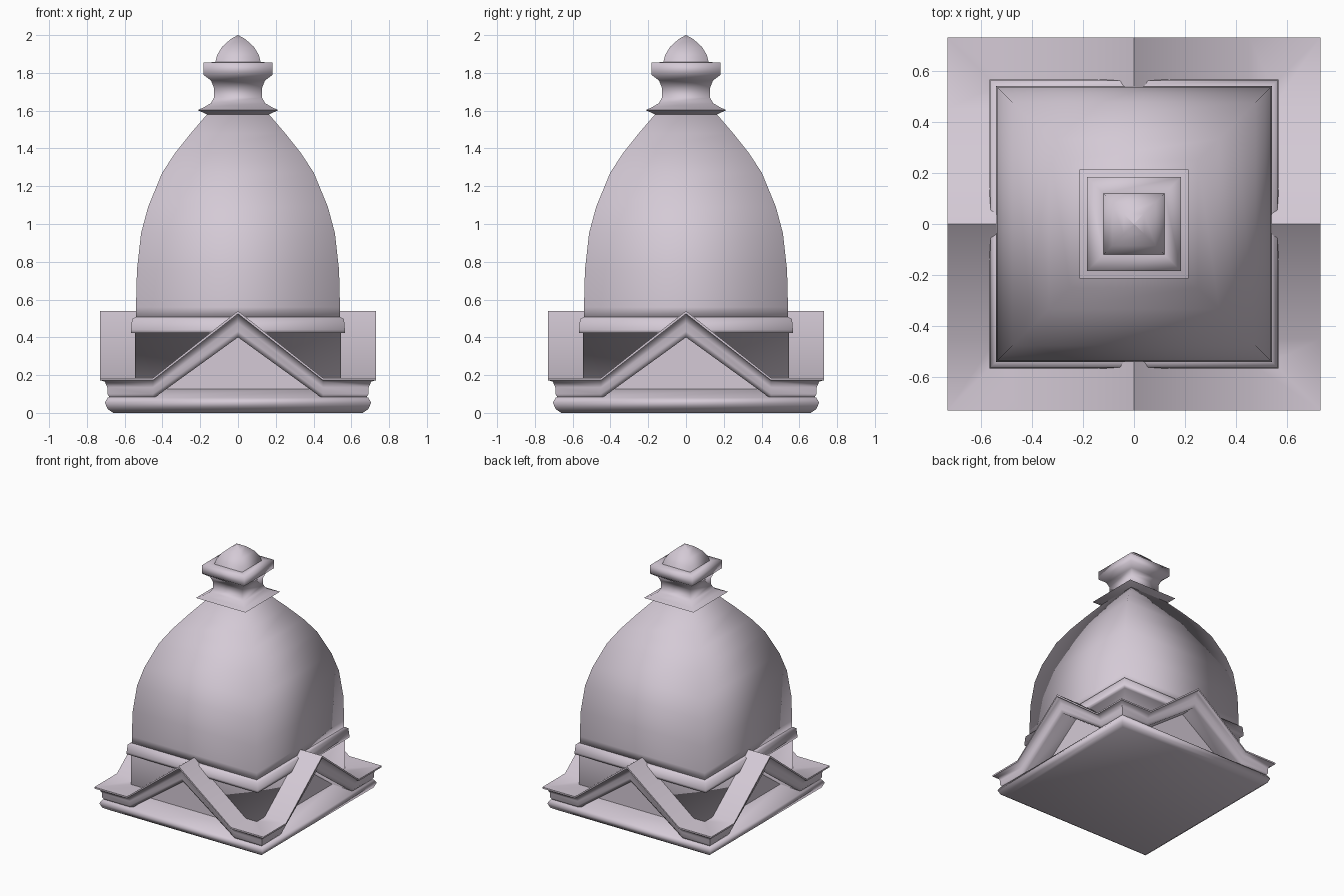
import bpy, bmesh, math

cube = bpy.data.objects.get("Cube")
if cube:
    bpy.data.objects.remove(cube, do_unlink=True)

stone = bpy.data.materials.new("pale_lilac_stone")
stone.use_nodes = True
COLOUR = (0.66, 0.59, 0.67, 1)
stone.diffuse_color = COLOUR
stone.node_tree.nodes["Principled BSDF"].inputs["Base Color"].default_value = COLOUR


def finish(name, bm, angle=100):
    """Turn a bmesh into a smooth shaded object."""
    bmesh.ops.remove_doubles(bm, verts=bm.verts, dist=0.0005)
    bmesh.ops.recalc_face_normals(bm, faces=bm.faces)
    mesh = bpy.data.meshes.new(name)
    bm.to_mesh(mesh)
    bm.free()
    mesh.materials.append(stone)
    mesh.shade_smooth()
    mesh.set_sharp_from_angle(angle=math.radians(angle))
    obj = bpy.data.objects.new(name, mesh)
    bpy.context.collection.objects.link(obj)


def bridge(bm, rings, closed=False):
    """Join successive loops of vertices with quads."""
    pairs = list(zip(rings, rings[1:]))
    if closed:
        pairs.append((rings[-1], rings[0]))
    for a, b in pairs:
        for i in range(len(a)):
            j = (i + 1) % len(a)
            bm.faces.new((a[i], a[j], b[j], b[i]))


def square_loft(name, profile, angle=100):
    """Stack square sections given as (half width, height)."""
    bm = bmesh.new()
    rings = [[bm.verts.new((sx * r, sy * r, z))
              for sx, sy in ((-1, -1), (1, -1), (1, 1), (-1, 1))]
             for r, z in profile]
    bridge(bm, rings)
    bm.faces.new(rings[0])
    bm.faces.new(rings[-1])
    finish(name, bm, angle)


# Plinth with a rounded edge and a sloping top
square_loft("plinth", [(0.66, 0), (0.69, 0.02), (0.705, 0.055), (0.69, 0.08), (0.54, 0.13)])

# Drum wall and the band around its top
square_loft("drum_and_band", [(0.545, 0.1), (0.545, 0.423), (0.566, 0.423), (0.566, 0.44),
                              (0.561, 0.497), (0.535, 0.51)])

# Bell-shaped square dome
square_loft("dome", [(0.54, 0.5), (0.54, 0.56), (0.535, 0.757), (0.513, 0.952), (0.476, 1.09),
                     (0.402, 1.27), (0.333, 1.376), (0.25, 1.48), (0.164, 1.58)])

# Flared collar, neck and cap slab
square_loft("neck", [(0.164, 1.58), (0.214, 1.603), (0.18, 1.618), (0.143, 1.64), (0.127, 1.67),
                     (0.127, 1.72), (0.143, 1.76), (0.183, 1.79), (0.183, 1.855), (0.12, 1.857)])

# Pointed finial
square_loft("finial", [(0.122, 1.85), (0.111, 1.894), (0.085, 1.937), (0.04, 1.978), (0.001, 2.0)])

# Cornice that runs round the building and rises to a gable on every side:
# the section is (distance from the axis, drop below the top edge)
SECTION = [(0.54, 0), (0.73, 0), (0.73, 0.012), (0.705, 0.02), (0.692, 0.05),
           (0.692, 0.085), (0.675, 0.11), (0.54, 0.11)]
FOOT, EAVE, PEAK = 0.45, 0.185, 0.54

bm = bmesh.new()
rings = []
for side in range(4):
    c, s = round(math.cos(side * math.pi / 2)), round(math.sin(side * math.pi / 2))
    for station in ("corner", -FOOT, 0, FOOT):
        ring = []
        for r, drop in SECTION:
            x = -r if station == "corner" else station
            z = PEAK - drop * 1.27 if station == 0 else EAVE - drop
            ring.append(bm.verts.new((c * x + s * r, s * x - c * r, z)))
        rings.append(ring)
bridge(bm, rings, closed=True)
finish("gabled_cornice", bm, 60)

# Recessed triangular panel inside every gable
bm = bmesh.new()
for side in range(4):
    c, s = round(math.cos(side * math.pi / 2)), round(math.sin(side * math.pi / 2))
    bm.faces.new([bm.verts.new((c * x + s * 0.55, s * x - c * 0.55, z))
                  for x, z in ((-0.46, 0.08), (0.46, 0.08), (0, 0.43))])
finish("gable_panels", bm)
